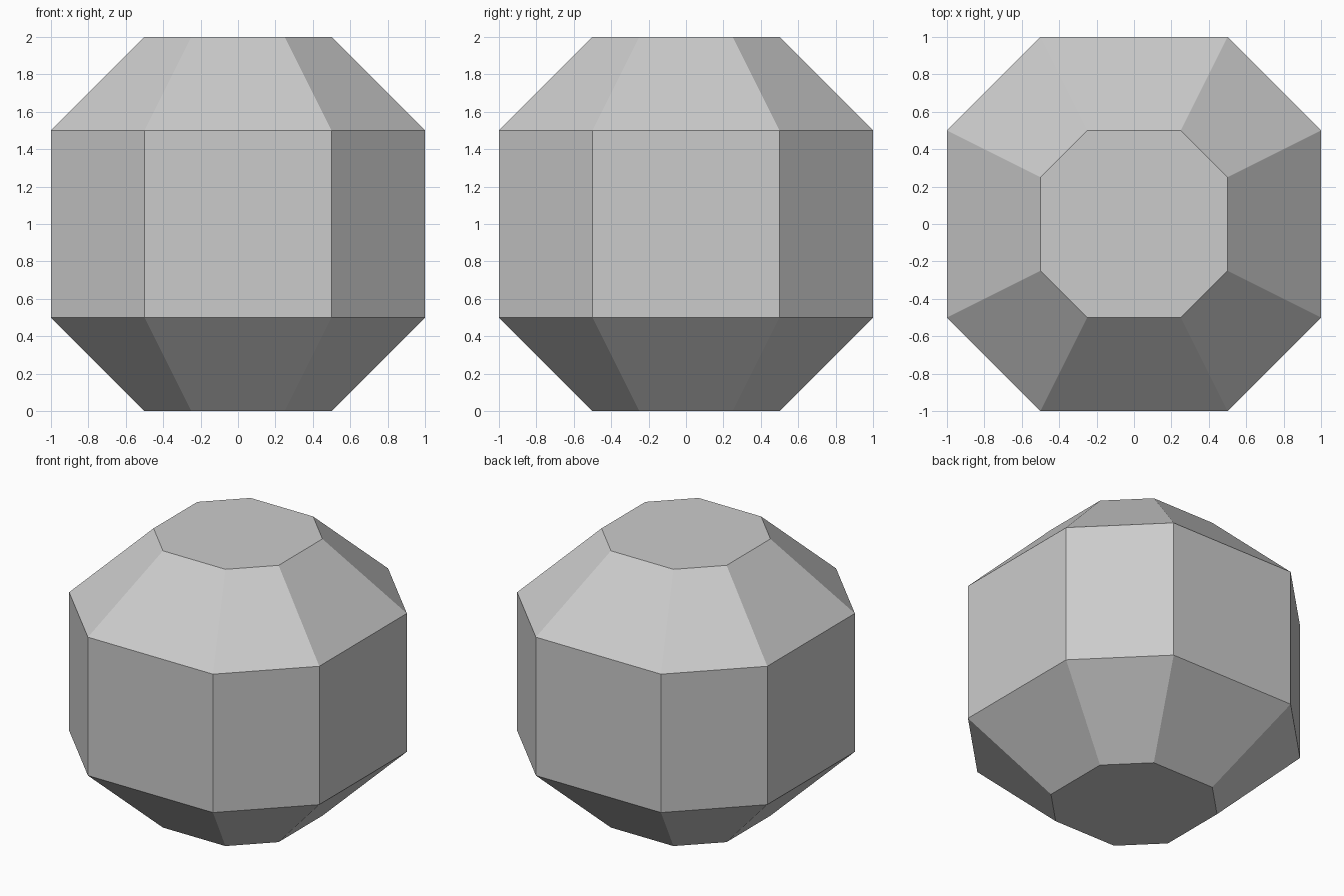
import bpy
import bmesh

default = bpy.data.objects.get("Cube")
if default:
    bpy.data.objects.remove(default, do_unlink=True)

# Single grey material
grey = bpy.data.materials.new("light_grey")
grey.use_nodes = True
colour = (0.6, 0.6, 0.6, 1)
grey.diffuse_color = colour
grey.node_tree.nodes["Principled BSDF"].inputs["Base Color"].default_value = colour

# Eight-sided outline: square with its corners cut
quarter = [(1, -0.5), (1, 0.5)]
outline = []
for turn in range(4):
    outline += quarter
    quarter = [(-y, x) for x, y in quarter]

# Profile: (height, outline scale)
profile = [(0, 0.5), (0.5, 1), (1.5, 1), (2, 0.5)]

bm = bmesh.new()
rings = [[bm.verts.new((x * s, y * s, z)) for x, y in outline] for z, s in profile]

# Side bands between neighbouring rings
for low, high in zip(rings, rings[1:]):
    for i in range(len(outline)):
        j = (i + 1) % len(outline)
        bm.faces.new((low[i], low[j], high[j], high[i]))

# Flat bottom and top
bm.faces.new(reversed(rings[0]))
bm.faces.new(rings[-1])

mesh = bpy.data.meshes.new("faceted_ball")
bm.to_mesh(mesh)
bm.free()
mesh.materials.append(grey)
ball = bpy.data.objects.new("faceted_ball", mesh)
bpy.context.collection.objects.link(ball)
